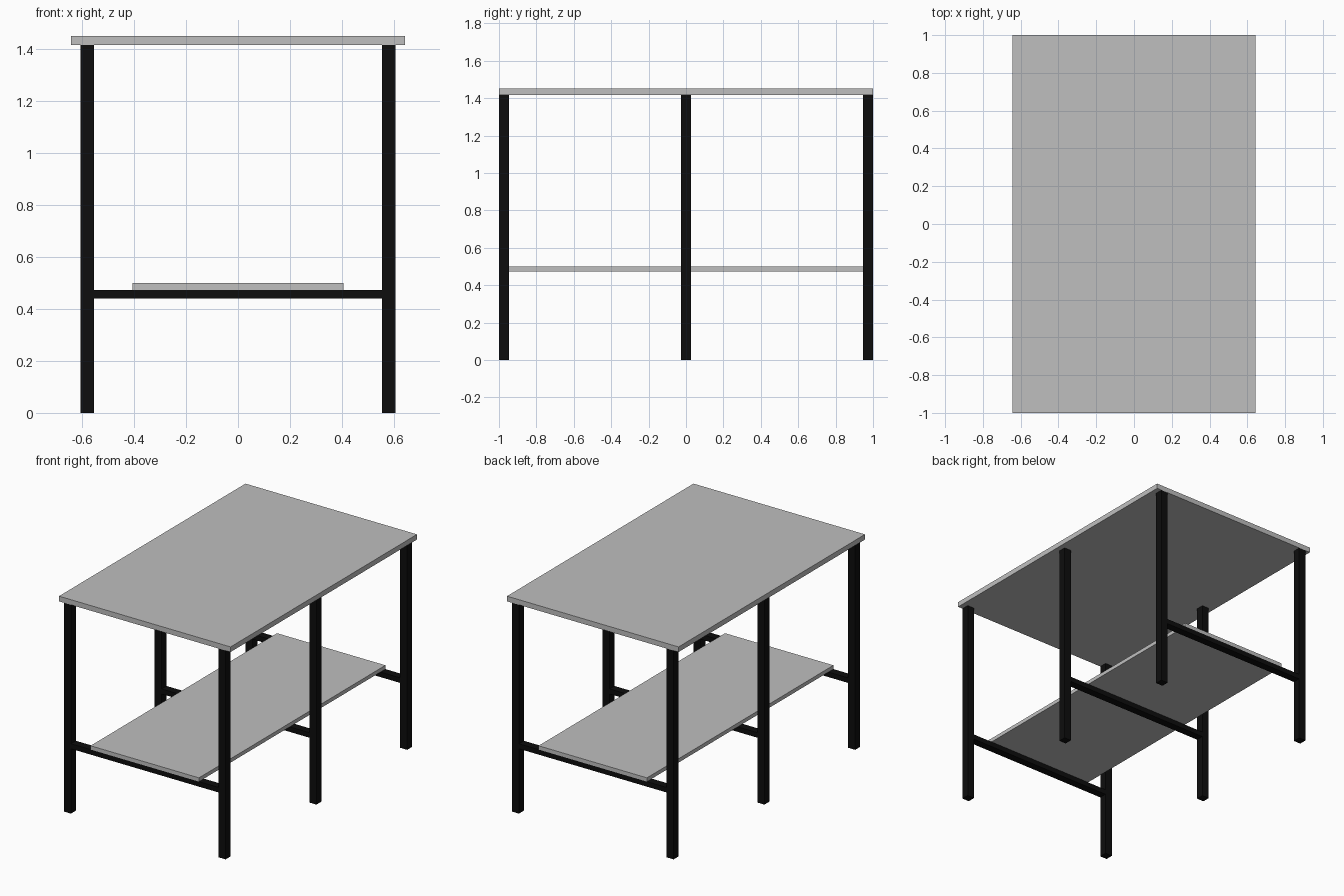
import bpy

cube = bpy.data.objects.get("Cube")
if cube:
    bpy.data.objects.remove(cube, do_unlink=True)


def make_material(name, value):
    mat = bpy.data.materials.new(name)
    mat.use_nodes = True
    colour = (value, value, value, 1)
    mat.diffuse_color = colour
    mat.node_tree.nodes["Principled BSDF"].inputs["Base Color"].default_value = colour
    return mat


def box(name, low, high, mat):
    """Axis-aligned box between two corners."""
    bpy.ops.mesh.primitive_cube_add(size=1)
    obj = bpy.context.object
    obj.name = name
    for v in obj.data.vertices:
        v.co = [a if c < 0 else b for c, a, b in zip(v.co, low, high)]
    obj.data.materials.append(mat)
    return obj


grey = make_material("light grey panel", 0.52)
black = make_material("black frame", 0.004)

TUBE = 0.053       # width of the square tubes
LEG_X = 0.581      # leg centre line
TOP_Z = 1.417      # underside of the table top
RAIL_LOW, RAIL_HIGH = 0.44, 0.474
half = TUBE / 2

# Panels
box("table_top", (-0.644, -1, TOP_Z), (0.644, 1, 1.452), grey)
box("lower_shelf", (-0.407, -1, RAIL_HIGH), (0.407, 1, 0.5), grey)

# Three frames, each with two legs and a cross rail
for place, y in (("front", half - 1), ("middle", 0), ("back", 1 - half)):
    for side, x in (("right", -LEG_X), ("left", LEG_X)):
        box(f"{place}_{side}_leg", (x - half, y - half, 0),
            (x + half, y + half, TOP_Z), black)
    inner = LEG_X - half
    box(f"{place}_cross_rail", (-inner, y - half, RAIL_LOW),
        (inner, y + half, RAIL_HIGH), black)
